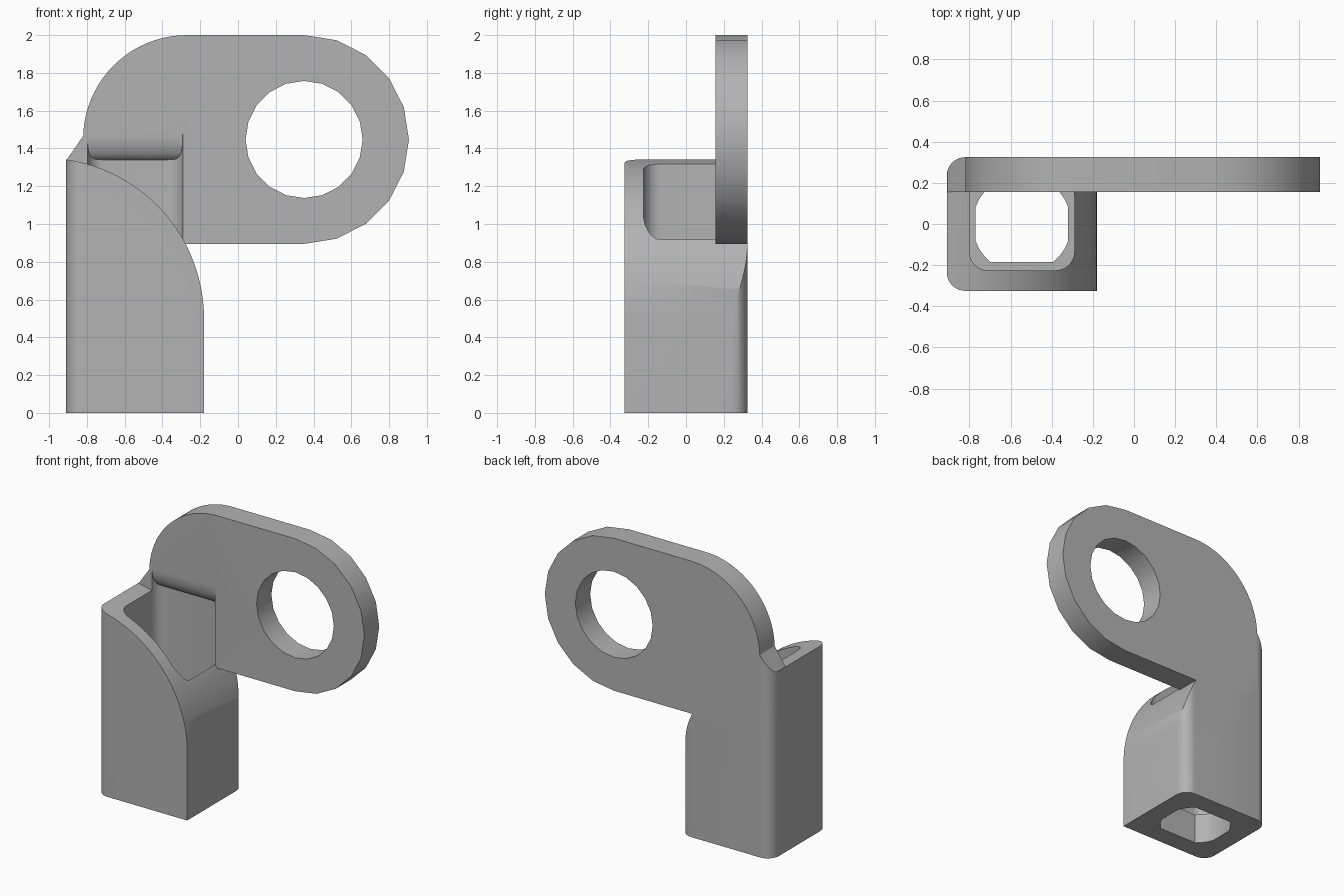
import bpy, bmesh
from math import sin, cos, radians
from mathutils import Vector

if "Cube" in bpy.data.objects:
    bpy.data.objects.remove(bpy.data.objects["Cube"], do_unlink=True)

grey = bpy.data.materials.new("plain grey")
grey.use_nodes = True
COLOUR = (0.45, 0.45, 0.45, 1)
grey.diffuse_color = COLOUR
grey.node_tree.nodes["Principled BSDF"].inputs["Base Color"].default_value = COLOUR


def arc(cx, cy, rx, ry, a0, a1, n):
    steps = [radians(a0 + (a1 - a0) * i / n) for i in range(n + 1)]
    return [(cx + rx * cos(a), cy + ry * sin(a)) for a in steps]


def rounded_rect(x0, x1, y0, y1, radii):
    """Corner radii run counter-clockwise from the (x0, y0) corner."""
    pts = []
    corners = [(x0, y0, 1, 1), (x1, y0, -1, 1), (x1, y1, -1, -1), (x0, y1, 1, -1)]
    for i, ((x, y, sx, sy), r) in enumerate(zip(corners, radii)):
        if r:
            pts += arc(x + sx * r, y + sy * r, r, r, 180 + 90 * i, 270 + 90 * i, 8)
        else:
            pts.append((x, y))
    return pts


def prism(name, pts, axis, a, b):
    """Extrude a flat outline along an axis from a to b."""
    place = {"x": lambda p: (a, p[0], p[1]),
             "y": lambda p: (p[0], a, p[1]),
             "z": lambda p: (p[0], p[1], a)}[axis]
    shift = Vector([(b - a) * (axis == k) for k in "xyz"])
    bm = bmesh.new()
    face = bm.faces.new([bm.verts.new(place(p)) for p in pts])
    ext = bmesh.ops.extrude_face_region(bm, geom=[face])["geom"]
    bmesh.ops.translate(bm, vec=shift, verts=[g for g in ext if isinstance(g, bmesh.types.BMVert)])
    if not any(f.is_valid and f == face for f in bm.faces):
        bm.faces.new([v for v in bm.verts][:len(pts)])
    bmesh.ops.recalc_face_normals(bm, faces=bm.faces)
    mesh = bpy.data.meshes.new(name)
    bm.to_mesh(mesh)
    bm.free()
    mesh.materials.append(grey)
    obj = bpy.data.objects.new(name, mesh)
    bpy.context.collection.objects.link(obj)
    return obj


def combine(target, other, operation):
    """Apply a boolean and discard the helper."""
    mod = target.modifiers.new("cut", "BOOLEAN")
    mod.object, mod.operation, mod.solver = other, operation, "EXACT"
    bpy.context.view_layer.objects.active = target
    bpy.ops.object.modifier_apply(modifier=mod.name)
    bpy.data.objects.remove(other, do_unlink=True)


LEFT, RIGHT, DEPTH = -0.91, -0.18, 0.325
PLATE_FRONT = 0.155
footprint = rounded_rect(LEFT, RIGHT, -DEPTH, DEPTH, (0.09, 0, 0.09, 0.09))

# Post with a curved shoulder
shoulder = [p for p in arc(-1.03, 0.5, 0.85, 0.85, 0, 81.9, 24)]
body = prism("bracket_body", footprint, "z", 0, 1.6)
profile = prism("shoulder_profile", [(-1.0, -0.1), (RIGHT, -0.1)] + shoulder + [(-1.0, 1.34)],
                "y", -0.5, 0.5)
combine(body, profile, "INTERSECT")

# Sloped gusset joining the post to the plate
gusset = prism("gusset", footprint, "z", 0.8, 1.6)
slope = prism("gusset_profile", [(LEFT - 0.1, 1.0), (-0.6, 1.0), (-0.6, 1.48), (-0.81, 1.48),
                                 (LEFT, 1.335), (LEFT - 0.1, 1.2)], "y", PLATE_FRONT, 0.5)
combine(gusset, slope, "INTERSECT")
combine(body, gusset, "UNION")

# Upright plate with one faceted round end
outline = (arc(0.35, 1.4475, 0.555, 0.5525, -90, 90, 10)
           + arc(-0.27, 1.45, 0.55, 0.55, 90, 180, 20)
           + [(-0.82, 1.2), (-0.75, 1.0), (-0.6, 0.895)])
plate = prism("plate", outline, "y", PLATE_FRONT, DEPTH)
combine(body, plate, "UNION")

# Round eye through the plate
eye = prism("eye_cutter", arc(0.35, 1.4475, 0.31, 0.31, 0, 342, 19), "y", -0.2, 0.6)
combine(body, eye, "DIFFERENCE")

# Pocket in the post, with a curved roof where it bites into the plate
pocket = prism("pocket_cutter", rounded_rect(-0.80, -0.29, -0.225, 0.225, (0.09,) * 4), "z", 0.1, 1.7)
roof = arc(0.225, 1.48, 0.07, 0.14, 270, 180, 10)
limit = prism("pocket_limit", [(-0.4, 0.22), (0.3, 0.22), (0.3, 1.34)] + roof
              + [(0.1, 1.52), (-0.4, 1.52)], "x", -1, 0)
combine(pocket, limit, "INTERSECT")
combine(body, pocket, "DIFFERENCE")

# Round hole with flattened sides through the floor
hole = prism("hole_cutter", arc(-0.545, 0, 0.24, 0.24, 0, 350, 35), "z", -0.1, 0.4)
flats = prism("hole_flats", rounded_rect(-0.77, -0.32, -0.185, 0.185, (0,) * 4), "z", -0.2, 0.5)
combine(hole, flats, "INTERSECT")
combine(body, hole, "DIFFERENCE")

# Smooth shading with sharp edges kept
bpy.ops.object.select_all(action="DESELECT")
body.select_set(True)
bpy.context.view_layer.objects.active = body
bpy.ops.object.shade_smooth_by_angle(angle=radians(30))
